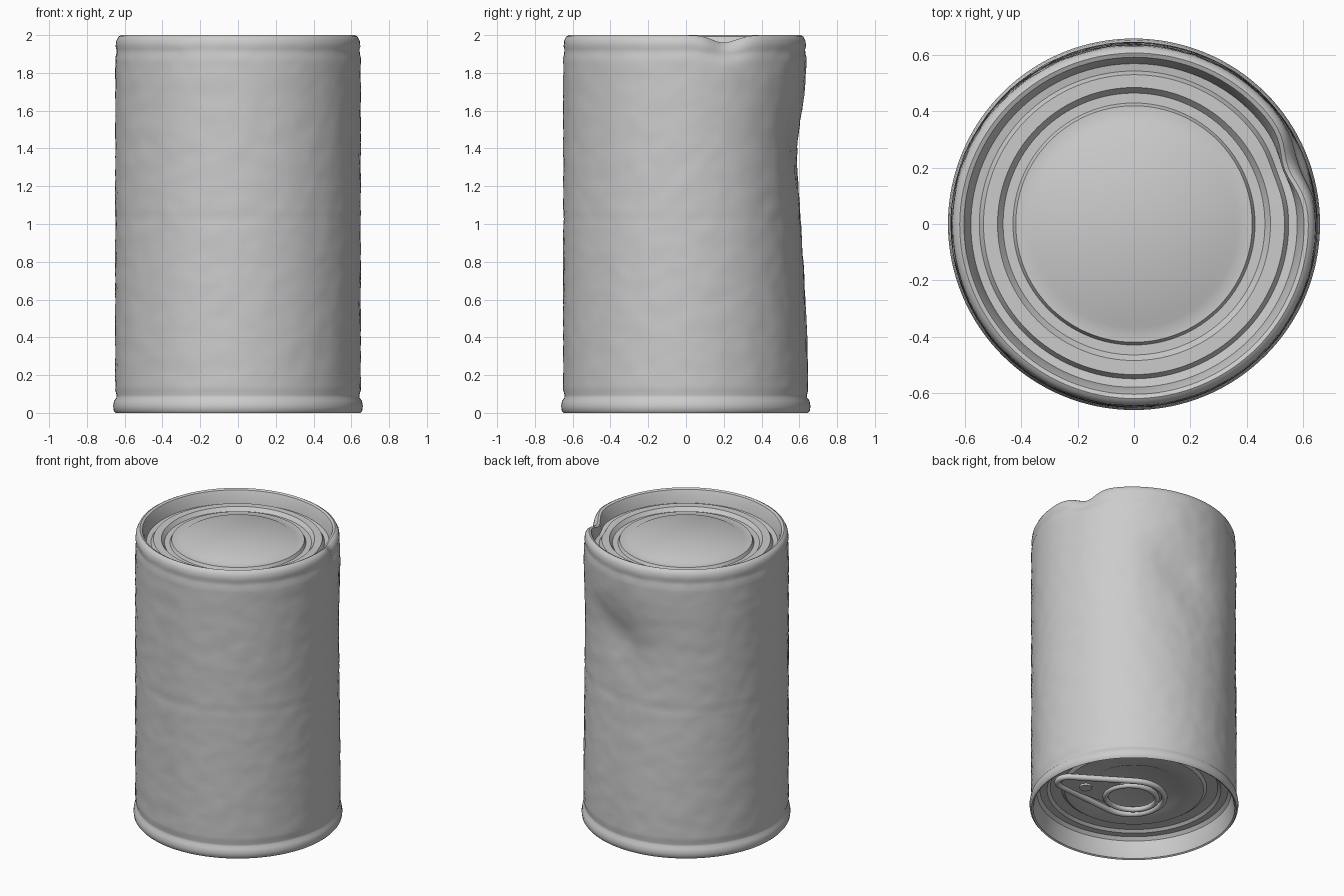
import bpy, bmesh
from math import sin, cos, pi, exp, radians, atan2
from mathutils import Vector, noise

if "Cube" in bpy.data.objects:
    bpy.data.objects.remove(bpy.data.objects["Cube"])

SEG = 128


def gauss(v, centre, width):
    return exp(-((v - centre) / width) ** 2)


def angle_gap(a, b):
    return (a - b + pi) % (2 * pi) - pi


def finish(obj, angle=35):
    bpy.ops.object.select_all(action='DESELECT')
    obj.select_set(True)
    bpy.context.view_layer.objects.active = obj
    bpy.ops.object.shade_smooth_by_angle(angle=radians(angle))


def link_mesh(name, bm):
    bmesh.ops.recalc_face_normals(bm, faces=bm.faces)
    me = bpy.data.meshes.new(name)
    bm.to_mesh(me)
    bm.free()
    obj = bpy.data.objects.new(name, me)
    bpy.context.collection.objects.link(obj)
    finish(obj)
    return obj


# Crumpled tin: side dent, pushed-in top lip and fine paper wrinkles
def deform(co):
    r = co.xy.length
    if r < 0.5:
        return co
    a = atan2(co.y, co.x)
    z = co.z
    edge = min(1, (r - 0.5) / 0.1)
    back = gauss(angle_gap(a, radians(82)), 0, radians(38))
    zfall = gauss(z, 1.4, 0.28 if z > 1.4 else 0.75)
    dr = -0.058 * back * zfall
    # sharper diagonal crease inside the broad dent
    crease = angle_gap(a, radians(78)) + (z - 1.45) * 0.9
    dr -= 0.022 * gauss(crease, 0, 0.28) * gauss(z, 1.45, 0.2)
    dr -= 0.012 * gauss(angle_gap(a, radians(95)), 0, 0.9) * gauss(z, 2, 0.3)
    lip = gauss(angle_gap(a, radians(20)), 0, 0.16) * max(0, min(1, (z - 1.84) / 0.14))
    dr -= 0.035 * lip
    if 0.12 < z < 1.97 and r > 0.62:
        p = Vector((co.x * 11, co.y * 11, z * 11))
        dr += 0.003 * noise.noise(p) + 0.002 * noise.noise(p * 2.3)
        dr -= 0.003 * gauss(z, 1.02, 0.015)
    k = (r + dr * edge) / r
    return Vector((co.x * k, co.y * k, z - 0.04 * lip * edge))


# Can: one lathed profile from bottom panel, round the side, to the top lid
bottom = [(0.29, .15), (0.31, .14), (0.44, .14), (0.46, .155), (0.53, .155),
          (0.55, .14), (0.595, .14), (0.615, .12), (0.63, .03), (0.638, .006),
          (0.648, 0), (0.658, .012), (0.661, .035), (0.656, .065),
          (0.644, .08), (0.643, .095)]
side = [(0.65, 0.12 + i * 1.76 / 64) for i in range(65)]
top = [(0.645, 1.9), (0.644, 1.925), (0.648, 1.94), (0.645, 1.97),
       (0.634, 1.992), (0.62, 2.0), (0.605, 1.993), (0.593, 1.965),
       (0.58, 1.91), (0.55, 1.905), (0.535, 1.93), (0.485, 1.93),
       (0.465, 1.905), (0.43, 1.905), (0.42, 1.925), (0.37, 1.925),
       (0.345, 1.94)]
bm = bmesh.new()
rings = []
for r, z in bottom + side + top:
    rings.append([bm.verts.new(deform(Vector((r * cos(2 * pi * i / SEG),
                                              r * sin(2 * pi * i / SEG), z))))
                  for i in range(SEG)])
for lo, hi in zip(rings, rings[1:]):
    for i in range(SEG):
        j = (i + 1) % SEG
        bm.faces.new((lo[i], lo[j], hi[j], hi[i]))
bm.faces.new(rings[0])
bm.faces.new(rings[-1])
link_mesh("can_body", bm)


# Pull tab under the bottom panel, laid out in a local frame: nose along +x
TAB_POS, TAB_TURN, TAB_Z = Vector((-0.01, -0.04, 0)), radians(-14), 0.105


def tab_point(x, y, z=TAB_Z):
    c, s = cos(TAB_TURN), sin(TAB_TURN)
    return Vector((x * c - y * s, x * s + y * c, z)) + TAB_POS


def tab_outline(r, nose_x, nose_r):
    pts = [tab_point(r * cos(a), r * sin(a))
           for a in (radians(70 + 220 * i / 28) for i in range(29))]
    pts += [tab_point(nose_x + nose_r * cos(a), nose_r * sin(a))
            for a in (radians(-70 + 140 * i / 10) for i in range(11))]
    return pts


def tube(name, pts, radius):
    cu = bpy.data.curves.new(name, 'CURVE')
    cu.dimensions = '3D'
    cu.bevel_depth = radius
    cu.bevel_resolution = 3
    sp = cu.splines.new('POLY')
    sp.points.add(len(pts) - 1)
    for p, q in zip(sp.points, pts):
        p.co = (*q, 1)
    sp.use_cyclic_u = True
    obj = bpy.data.objects.new(name, cu)
    bpy.context.collection.objects.link(obj)
    bpy.ops.object.select_all(action='DESELECT')
    obj.select_set(True)
    bpy.context.view_layer.objects.active = obj
    bpy.ops.object.convert(target='MESH')
    finish(bpy.context.object, 60)


tube("tab_frame", tab_outline(0.21, 0.44, 0.07), 0.02)
tube("tab_finger_ring", [tab_point(0.165 * cos(2 * pi * i / 40), 0.15 * sin(2 * pi * i / 40))
                         for i in range(40)], 0.018)

# Thin web joining the finger ring to the tab nose
bm = bmesh.new()
web = [tab_point(0.165 * cos(a), 0.15 * sin(a))
       for a in (radians(-80 + 160 * i / 16) for i in range(17))]
web += [tab_point(0.44, 0.07), tab_point(0.5, 0), tab_point(0.44, -0.07)]
face = bm.faces.new([bm.verts.new(p) for p in web])
ext = bmesh.ops.extrude_face_region(bm, geom=[face])
for v in ext["geom"]:
    if isinstance(v, bmesh.types.BMVert):
        v.co.z += 0.012
link_mesh("tab_web", bm)

# Rivet holding the tab to the panel
bpy.ops.mesh.primitive_cylinder_add(vertices=24, radius=0.04, depth=0.06,
                                    location=tab_point(0.32, 0, 0.122))
rivet = bpy.context.object
rivet.name = "tab_rivet"
finish(rivet)
